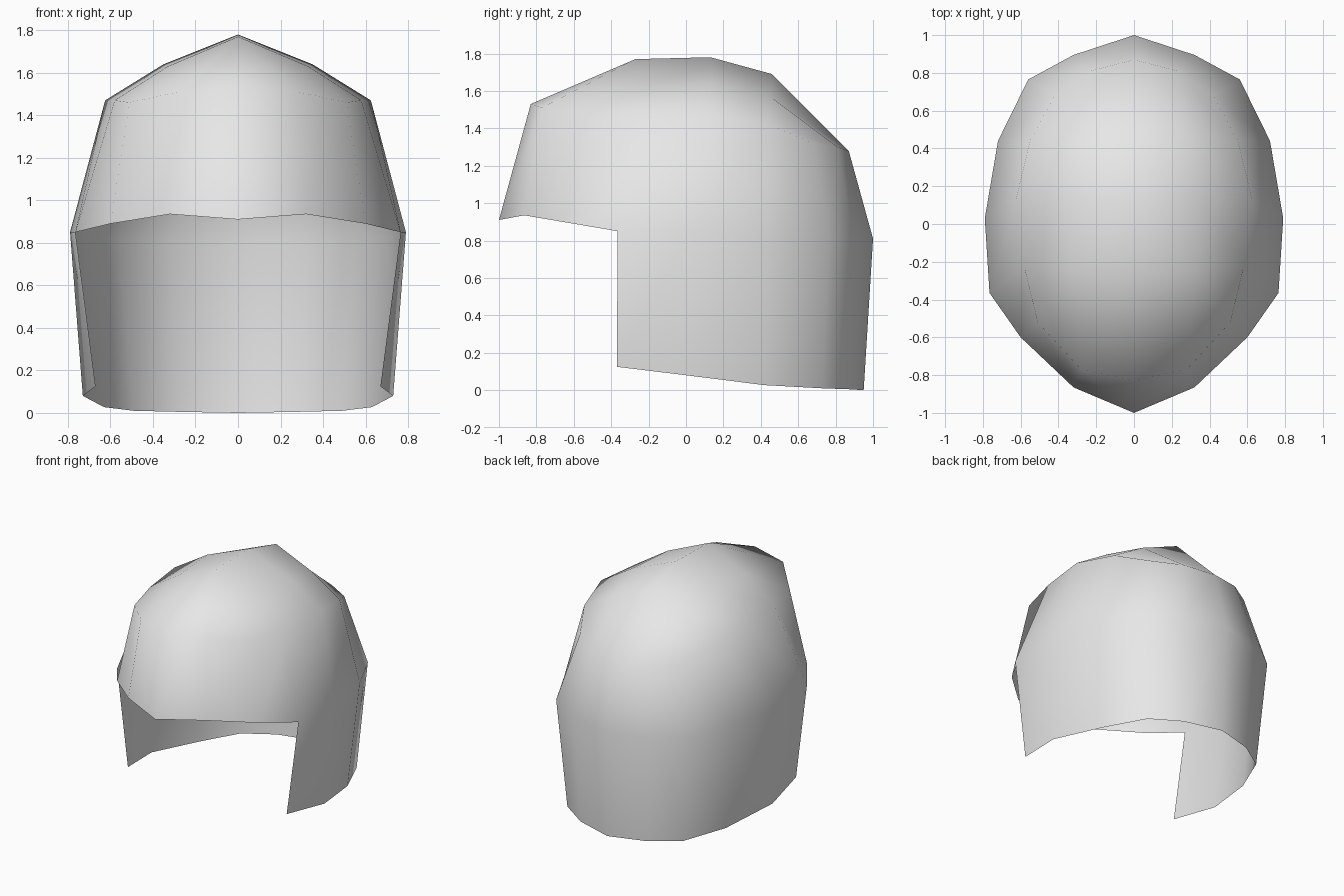
import bpy
import bmesh

# Remove the default object
default_cube = bpy.data.objects.get("Cube")
if default_cube:
    bpy.data.objects.remove(default_cube, do_unlink=True)


def make_material(name, colour):
    material = bpy.data.materials.new(name)
    material.use_nodes = True
    material.diffuse_color = colour
    material.node_tree.nodes["Principled BSDF"].inputs["Base Color"].default_value = colour
    return material


def add_row(mesh, points):
    """Add one row of vertices for the left half of the shell."""
    return [mesh.verts.new(point) for point in points]


def bridge(mesh, lower, upper):
    """Join two rows of equal length with a strip of quads."""
    for i in range(len(lower) - 1):
        mesh.faces.new((lower[i], lower[i + 1], upper[i + 1], upper[i]))


# Half outlines of the shell, each running from the front to the back
neck_rim = [(.67, -.37, .125), (.73, 0, .08), (.63, .42, .027),
            (.49, .73, .01), (.28, .87, .005), (0, .95, 0)]
brow_line = [(0, -1, .91), (.32, -.865, .935), (.6, -.6, .89),
             (.765, -.365, .85), (.79, .03, .85), (.72, .44, .83),
             (.56, .765, .82), (.32, .895, .81), (0, 1, .81)]
crown_line = [(0, -.83, 1.53), (.28, -.77, 1.51), (.51, -.52, 1.46),
              (.58, -.23, 1.47), (.625, .13, 1.47), (.55, .44, 1.42),
              (.42, .68, 1.32), (.23, .81, 1.3), (0, .87, 1.28)]

# Top of the dome: the ridge and the line beside it
ridge = [(0, -.27, 1.77), (0, .13, 1.78), (0, .46, 1.69)]
shoulder = [(.33, -.25, 1.63), (.35, .13, 1.64), (.3, .45, 1.57)]

bm = bmesh.new()
neck = add_row(bm, neck_rim)
brow = add_row(bm, brow_line)
crown = add_row(bm, crown_line)
middle = add_row(bm, ridge)
beside = add_row(bm, shoulder)

# Side wall below the brow leaves the face open
face_gap = len(brow) - len(neck)
bridge(bm, neck, brow[face_gap:])
bridge(bm, brow, crown)

# Cap grid closes the crown, its corners lying on the crown line
side_column = crown[2:-2]
shoulder_column = [crown[1], *beside, crown[-2]]
ridge_column = [crown[0], *middle, crown[-1]]
bridge(bm, side_column, shoulder_column)
bridge(bm, shoulder_column, ridge_column)

# Mirror the half shell and weld it along the ridge
bmesh.ops.mirror(bm, geom=bm.verts[:] + bm.edges[:] + bm.faces[:],
                 axis="X", merge_dist=.001)
bmesh.ops.remove_doubles(bm, verts=bm.verts[:], dist=.001)
bmesh.ops.recalc_face_normals(bm, faces=bm.faces[:])

# Make sure the open shell faces outwards
bm.faces.ensure_lookup_table()
top_face = max(bm.faces, key=lambda face: face.calc_center_median().z)
if top_face.normal.z < 0:
    bmesh.ops.reverse_faces(bm, faces=bm.faces[:])
for face in bm.faces:
    face.smooth = True

mesh = bpy.data.meshes.new("helmet_shell")
bm.to_mesh(mesh)
bm.free()
mesh.materials.append(make_material("light_grey", (.8, .8, .8, 1)))
helmet_shell = bpy.data.objects.new("helmet_shell", mesh)
bpy.context.collection.objects.link(helmet_shell)
